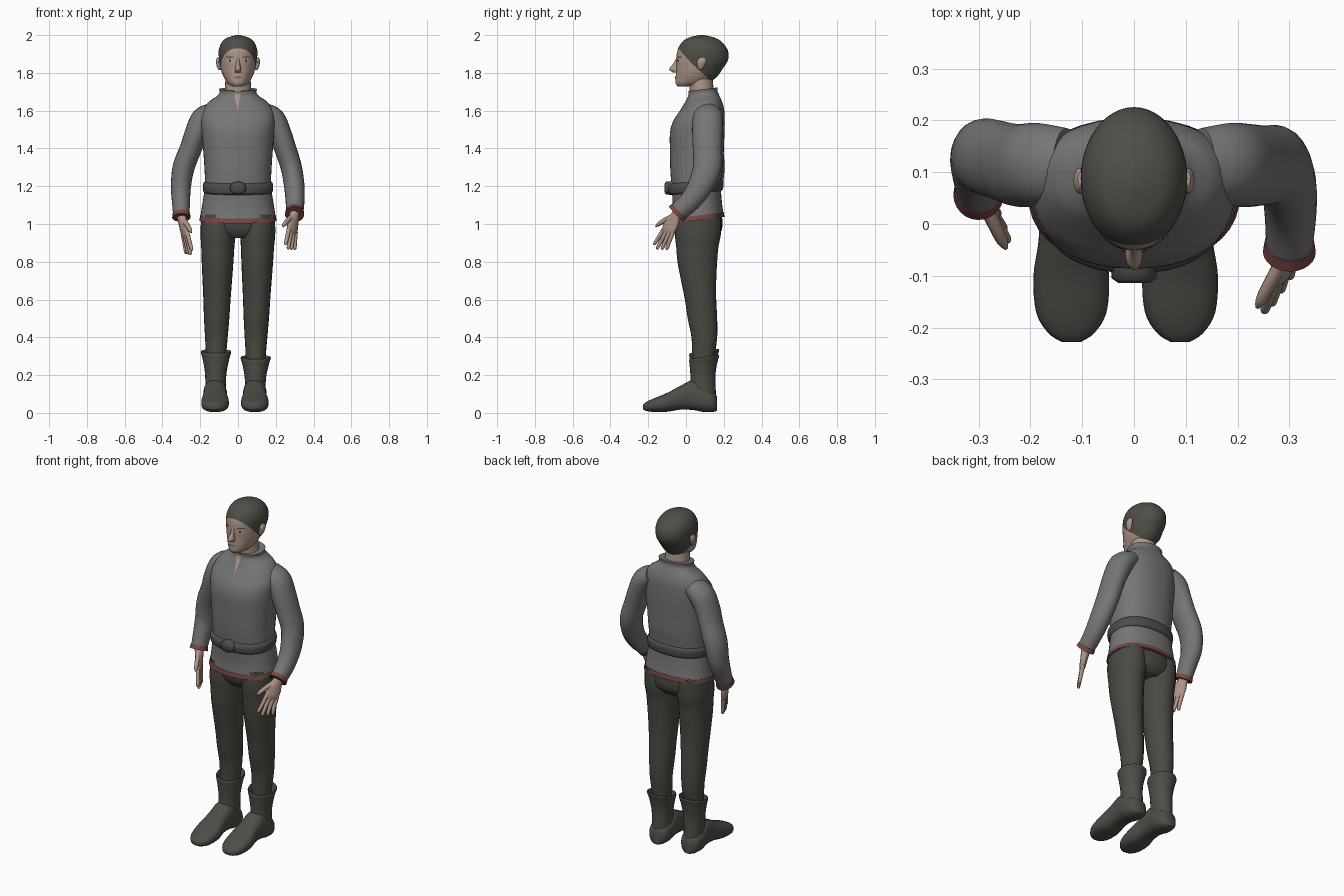
import bpy, bmesh, math
from mathutils import Vector
from mathutils.bvhtree import BVHTree

old = bpy.data.objects.get("Cube")
if old:
    bpy.data.objects.remove(old, do_unlink=True)

X, Y, Z = Vector((1, 0, 0)), Vector((0, 1, 0)), Vector((0, 0, 1))
FLAT, UPRIGHT = (X, Y), (X, Z)
parts = []


def material(name, r, g, b):
    m = bpy.data.materials.new(name)
    m.use_nodes = True
    m.diffuse_color = (r, g, b, 1)
    bsdf = m.node_tree.nodes["Principled BSDF"]
    bsdf.inputs["Base Color"].default_value = (r, g, b, 1)
    bsdf.inputs["Roughness"].default_value = 0.8
    return m


SKIN = material("skin", 0.42, 0.30, 0.24)
HAIR = material("dark_hair", 0.075, 0.077, 0.063)
WOOL = material("grey_wool", 0.18, 0.18, 0.18)
TRIM = material("red_trim", 0.19, 0.06, 0.06)
CLOTH = material("dark_cloth", 0.068, 0.068, 0.057)
LEATHER = material("dark_leather", 0.075, 0.074, 0.064)
LIP = material("lip", 0.25, 0.17, 0.15)
EYE = material("eye_white", 0.5, 0.48, 0.45)
DARK = material("iris", 0.02, 0.018, 0.015)


def make(name, bm, *mats):
    mesh = bpy.data.meshes.new(name)
    bm.to_mesh(mesh)
    bm.free()
    for m in mats:
        mesh.materials.append(m)
    ob = bpy.data.objects.new(name, mesh)
    bpy.context.collection.objects.link(ob)
    parts.append(ob)
    return ob


def spline(secs, steps):
    """Catmull-Rom through the given cross sections."""
    out = []
    for i in range(len(secs) - 1):
        p0, p1, p2 = secs[max(i - 1, 0)], secs[i], secs[i + 1]
        p3 = secs[min(i + 2, len(secs) - 1)]
        for k in range(steps):
            t = k / steps
            out.append([b + t / 2 * (c - a + t * (2*a - 5*b + 4*c - d + t * (3*b - a - 3*c + d)))
                        for a, b, c, d in zip(p0, p1, p2, p3)])
    return out + [list(secs[-1])]


def loft(name, secs, mat, plane=None, ref=Y, n=24, steps=4, power=2.0, tilt=0.0):
    """Skin over sections (x, y, z, half width, half depth)."""
    secs = spline(secs, steps)
    bm = bmesh.new()
    rings = []
    for i, (x, y, z, a, b) in enumerate(secs):
        if plane:
            u, v = plane
        else:
            t = Vector(secs[min(i + 1, len(secs) - 1)][:3]) - Vector(secs[max(i - 1, 0)][:3])
            t.normalize()
            v = (ref - t * ref.dot(t)).normalized()
            u = v.cross(t)
        ring = []
        for k in range(n):
            ang = math.tau * k / n
            c, s = math.cos(ang), math.sin(ang)
            pu = math.copysign(abs(c) ** (2 / power), c) * max(a, 0.002)
            pv = math.copysign(abs(s) ** (2 / power), s) * max(b, 0.002)
            co = Vector((x, y, z)) + u * pu + v * pv
            co.z += tilt * (co.y - 0.06)
            ring.append(bm.verts.new(co))
        rings.append(ring)
    for r, q in zip(rings, rings[1:]):
        for k in range(n):
            bm.faces.new((r[k], r[k - 1], q[k - 1], q[k]))
    bm.faces.new(rings[0])
    bm.faces.new(rings[-1])
    bmesh.ops.recalc_face_normals(bm, faces=bm.faces)
    return make(name, bm, mat)


def surface(ob):
    return BVHTree.FromPolygons([v.co for v in ob.data.vertices],
                                [p.vertices[:] for p in ob.data.polygons])


def plate(name, rows, tree, mat, off):
    """Thin front-facing strip laid on a surface; rows are (z, x left, x right)."""
    bm = bmesh.new()
    lines = []
    for z, x0, x1 in rows:
        line = []
        for x in (x0, (x0 + x1) / 2, x1):
            hit = tree.ray_cast(Vector((x, -1, z)), Y)[0]
            line.append(bm.verts.new((x, (hit.y if hit else 0) - off, z)))
        lines.append(line)
    for p, q in zip(lines, lines[1:]):
        for k in range(2):
            bm.faces.new((p[k], p[k + 1], q[k + 1], q[k]))
    for f in bm.faces:
        f.normal_update()
        if f.normal.y > 0:
            f.normal_flip()
    make(name, bm, mat)


def oval(cx, cz, w, h, slant=0.0):
    angles = [math.radians(d) for d in range(-80, 81, 20)]
    return [(cz + h * math.sin(a), cx + slant * a - w * math.cos(a), cx + slant * a + w * math.cos(a))
            for a in angles]


# Tunic, hem, belt and buckle
profile = [(1.03, .062, .2, .138), (1.1, .06, .19, .13), (1.2, .055, .175, .13), (1.3, .057, .178, .14),
           (1.4, .058, .185, .143), (1.5, .06, .193, .145), (1.56, .068, .195, .136), (1.6, .08, .185, .12),
           (1.64, .088, .158, .1), (1.67, .09, .115, .085), (1.69, .09, .098, .077), (1.71, .09, .1, .078)]
tunic = loft("tunic", [(0, y, z, a, b) for z, y, a, b in profile], WOOL, FLAT, n=40, power=2.3, tilt=.12)
loft("hem_trim", [(0, .062, 1.02, .205, .142), (0, .062, 1.045, .2, .138)], TRIM, FLAT,
     n=40, steps=1, power=2.3, tilt=.12)
loft("belt", [(0, .055, 1.165, .176, .132), (0, .052, 1.175, .184, .144), (0, .052, 1.21, .186, .146),
              (0, .055, 1.225, .176, .132)], LEATHER, FLAT, n=40, power=2.3, tilt=.08)
loft("belt_buckle", [(0, -.08, 1.19, .045, .036), (0, -.105, 1.19, .043, .034), (0, -.114, 1.19, .03, .022)],
     LEATHER, UPRIGHT, n=12, steps=1)
slit = [(1.692 - i * .0097, -.021 * (1 - i / 10), .013 * (1 - i / 10)) for i in range(11)]
plate("neck_opening", slit, surface(tunic), SKIN, .003)

# Neck and head, with hair marked off by two cuts
loft("neck", [(0, .09, 1.65, .08, .07), (0, .083, 1.71, .07, .064), (0, .075, 1.79, .066, .064)], SKIN, FLAT)
skull = [(1.728, -.008, .028, .035), (1.745, .03, .055, .085), (1.78, .055, .077, .109), (1.82, .071, .091, .122),
         (1.87, .086, .1, .137), (1.92, .088, .102, .133), (1.96, .085, .087, .108), (1.985, .083, .06, .073),
         (2.0, .083, .012, .015)]
head = loft("head", [(0, y, z, a, b) for z, y, a, b in skull], SKIN, FLAT, n=48)
face = surface(head)
cuts = [(Vector((0, -.045, 1.935)), Vector((0, .085, .075))), (Vector((0, .03, 1.85)), Vector((0, .1, .11)))]
bm = bmesh.new()
bm.from_mesh(head.data)
for co, no in cuts:
    bmesh.ops.bisect_plane(bm, geom=bm.verts[:] + bm.edges[:] + bm.faces[:], plane_co=co, plane_no=no)
head.data.materials.append(HAIR)
for f in bm.faces:
    f.material_index = int(all((f.calc_center_median() - co).dot(no) > 0 for co, no in cuts))
bm.to_mesh(head.data)
bm.free()

# Face
loft("nose", [(0, -.042, 1.885, .007, .006), (0, -.05, 1.85, .01, .017), (0, -.058, 1.82, .017, .031),
              (0, -.05, 1.803, .015, .02)], SKIN, FLAT, n=12)
plate("lips", oval(0, 1.775, .026, .008), face, LIP, .004)
for s, side in ((1, "left"), (-1, "right")):
    plate(side + "_eye", oval(s * .043, 1.865, .016, .006), face, EYE, .002)
    plate(side + "_iris", oval(s * .043, 1.865, .006, .006), face, DARK, .004)
    plate(side + "_brow", oval(s * .044, 1.884, .021, .004), face, HAIR, .003)
    loft(side + "_ear", [(s * .095, .076, 1.815, .006, .006), (s * .1, .078, 1.83, .011, .017),
                         (s * .104, .084, 1.862, .013, .025), (s * .102, .088, 1.882, .007, .014)],
         SKIN, FLAT, n=12)

# Hips, legs and boots
loft("hips", [(0, .066, .925, .1, .09), (0, .068, .97, .178, .122), (0, .065, 1.05, .186, .125),
              (0, .06, 1.12, .17, .115)], CLOTH, FLAT, n=32)
leg = [(1.05, .065, .09, .12), (.95, .063, .093, .122), (.88, .06, .088, .112), (.8, .06, .084, .105),
       (.7, .067, .078, .093), (.6, .077, .072, .083), (.5, .087, .067, .078), (.4, .097, .06, .068),
       (.3, .092, .053, .06), (.22, .09, .05, .055)]
shaft = [(.04, .1, .054, .06), (.12, .09, .054, .067), (.2, .09, .057, .066), (.27, .093, .07, .073),
         (.305, .096, .08, .079), (.31, .096, .074, .072), (.27, .094, .056, .06)]
foot = [(.163, .05, .03, .04), (.14, .06, .055, .055), (.09, .075, .064, .07), (.04, .095, .062, .08),
        (-.03, .08, .063, .063), (-.1, .056, .073, .05), (-.17, .041, .068, .036), (-.21, .034, .045, .024),
        (-.228, .031, .018, .012)]
for s, side in ((1, "left"), (-1, "right")):
    lean = lambda z: s * .105 - .016 * (1 - z)
    tall = .93 if s > 0 else 1.03
    loft(side + "_leg", [(lean(z), y, z, a, b) for z, y, a, b in leg], CLOTH, FLAT)
    loft(side + "_boot_shaft", [(lean(z), y, z * tall, a, b) for z, y, a, b in shaft], LEATHER, FLAT,
         tilt=.15)
    loft(side + "_boot_foot", [(lean(0), y, z, a, b) for y, z, a, b in foot], LEATHER, UPRIGHT, power=2.5)

# Sleeves, cuffs and hands
upper = [(.13, .115, 1.595, .05, .07), (.185, .115, 1.555, .064, .08), (.222, .113, 1.48, .06, .08)]
lower = {
    "left": [(.25, .113, 1.4, .058, .077), (.282, .112, 1.3, .056, .075), (.298, .075, 1.2, .054, .066),
             (.302, .02, 1.12, .05, .056), (.3, -.045, 1.06, .045, .05)],
    "right": [(.25, .12, 1.4, .058, .077), (.288, .13, 1.3, .058, .074), (.302, .125, 1.2, .053, .066),
              (.302, .095, 1.12, .048, .056), (.3, .062, 1.045, .043, .048)]}
aim = {"left": (Vector((-.12, -.45, -.9)), Vector((-.5, -.65, .35))),
       "right": (Vector((.2, -.27, -.95)), Vector((.35, -.9, .2)))}
for s, side in ((1, "left"), (-1, "right")):
    arm = [(s * x, y, z, a, b) for x, y, z, a, b in upper + lower[side]]
    loft(side + "_sleeve", arm, WOOL)
    wrist = Vector(arm[-1][:3])
    along = (wrist - Vector(arm[-2][:3])).normalized()
    a, b = arm[-1][3:]
    loft(side + "_cuff", [(*(wrist - along * .012), a + .003, b + .003),
                          (*(wrist + along * .012), a + .006, b + .006)], TRIM, steps=1)
    d, w = aim[side]
    d = d.normalized()
    w = (w - d * w.dot(d)).normalized()

    def limb(name, points, n=10):
        loft(name, [(*(wrist + d * p + w * q), t, r) for p, q, t, r in points], SKIN, ref=w, n=n)

    limb(side + "_palm", [(-.03, 0, .027, .03), (.02, 0, .024, .03), (.06, .003, .02, .042),
                          (.1, .002, .017, .042), (.125, 0, .01, .034)], 16)
    for i in range(4):
        q = (i - 1.5) * .02
        tip = .225 - .012 * abs(i - 2)
        limb(f"{side}_finger_{i + 1}", [(.1, q, .012, .012), (.16, q * 1.2, .011, .011),
                                        (tip - .01, q * 1.4, .009, .009), (tip, q * 1.4, .003, .003)])
    limb(side + "_thumb", [(.03, .015, .014, .016), (.07, .05, .013, .014), (.105, .075, .011, .011),
                           (.125, .085, .004, .004)])

# Smooth shading with sharp rims
bpy.ops.object.select_all(action="DESELECT")
for ob in parts:
    ob.select_set(True)
bpy.context.view_layer.objects.active = tunic
bpy.ops.object.shade_smooth_by_angle(angle=math.radians(50))
